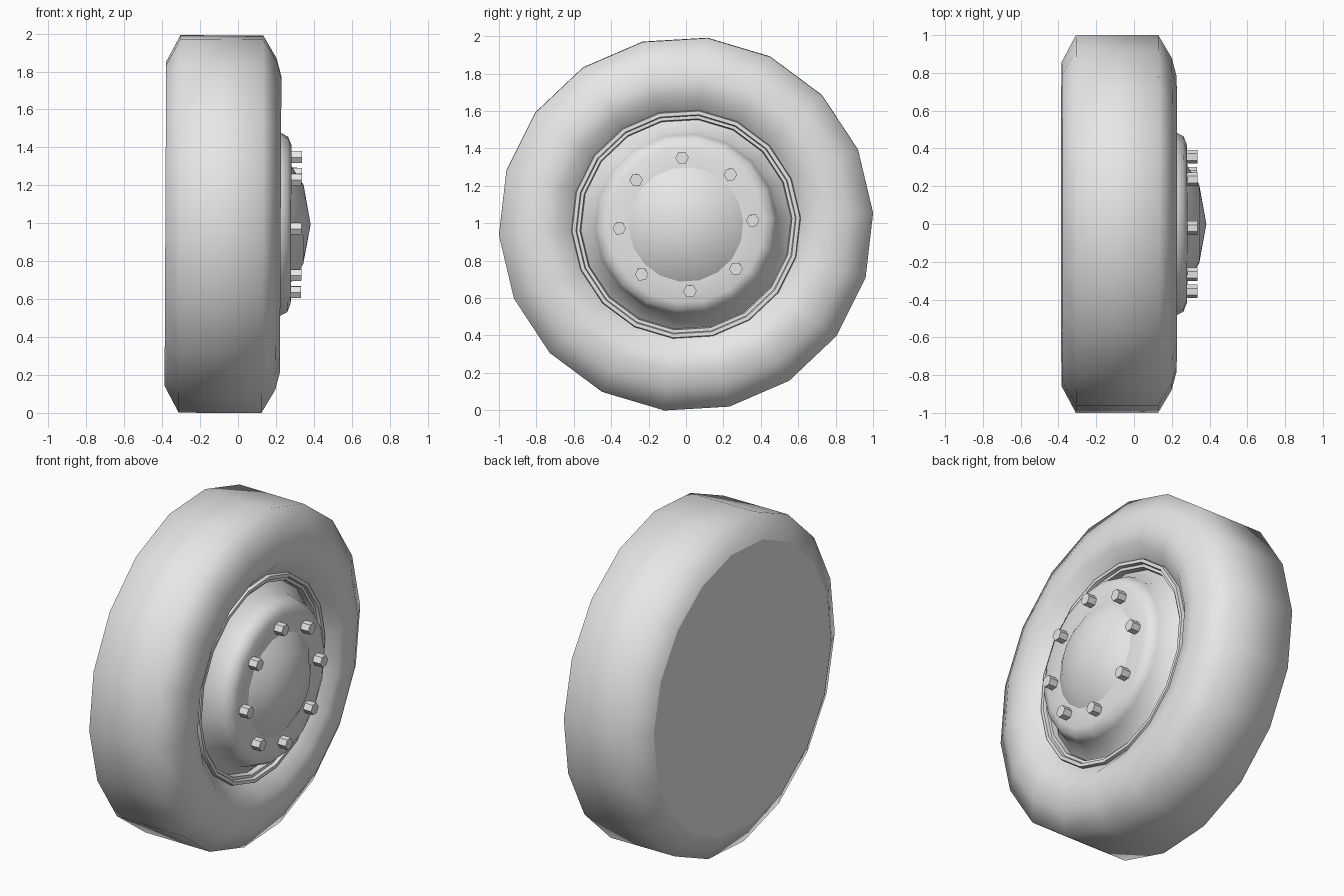
import bpy, bmesh, math
from mathutils import Matrix

cube = bpy.data.objects.get("Cube")
if cube:
    bpy.data.objects.remove(cube, do_unlink=True)

SIDES = 18
TURN = math.radians(3.4)      # the wheel is rolled slightly about its axle
CENTRE_Z = 0.995

grey = bpy.data.materials.new("plain grey")
grey.use_nodes = True
grey.diffuse_color = (0.8, 0.8, 0.8, 1)
grey.node_tree.nodes["Principled BSDF"].inputs["Base Color"].default_value = grey.diffuse_color


def finish(name, bm, angle):
    """Turn a bmesh into a shaded object on the slightly tilted axle."""
    bmesh.ops.recalc_face_normals(bm, faces=bm.faces)
    mesh = bpy.data.meshes.new(name)
    bm.to_mesh(mesh)
    bm.free()
    mesh.materials.append(grey)
    ob = bpy.data.objects.new(name, mesh)
    bpy.context.collection.objects.link(ob)
    ob.location.z = CENTRE_Z
    ob.rotation_euler.y = 0.005
    bpy.ops.object.select_all(action='DESELECT')
    ob.select_set(True)
    bpy.context.view_layer.objects.active = ob
    bpy.ops.object.shade_smooth_by_angle(angle=math.radians(angle))


def revolve(name, profile, angle):
    """Sweep (x, radius) points around the axle; radius 0 closes to a point."""
    bm = bmesh.new()
    verts = [bm.verts.new((x, r * math.cos(TURN), r * math.sin(TURN))) for x, r in profile]
    edges = [bm.edges.new(pair) for pair in zip(verts, verts[1:])]
    bmesh.ops.spin(bm, geom=verts + edges, cent=(0, 0, 0), axis=(1, 0, 0),
                   angle=math.tau, steps=SIDES, use_merge=True)
    bmesh.ops.remove_doubles(bm, verts=bm.verts, dist=1e-4)
    finish(name, bm, angle)


# Tyre with rounded sidewall
revolve("tyre", [(-0.383, 0.86), (-0.308, 1.002), (0.128, 1.002), (0.2, 0.88),
                 (0.225, 0.785), (0.21, 0.69), (0.14, 0.61)], 75)

# Flat closed back
revolve("back_disc", [(-0.383, 0), (-0.383, 0.86)], 30)

# Stepped rim lip
revolve("rim_lip", [(0.14, 0.615), (0.165, 0.61), (0.165, 0.59), (0.145, 0.585),
                    (0.145, 0.568), (0.11, 0.562)], 30)

# Dish rising to the raised hub face
revolve("hub", [(0.11, 0.565), (0.17, 0.5), (0.225, 0.485), (0.262, 0.465),
                (0.28, 0.42), (0.282, 0.3)], 60)

# Domed centre cap
revolve("centre_cap", [(0.28, 0.31), (0.345, 0.21), (0.383, 0)], 60)

# Ring of hexagonal wheel nuts
NUTS = 8
for i in range(NUTS):
    a = TURN + i * math.tau / NUTS
    bm = bmesh.new()
    place = (Matrix.Translation((0.305, 0.357 * math.cos(a), 0.357 * math.sin(a)))
             @ Matrix.Rotation(TURN, 4, 'X') @ Matrix.Rotation(math.pi / 2, 4, 'Y'))
    bmesh.ops.create_cone(bm, cap_ends=True, segments=6, radius1=0.036, radius2=0.036,
                          depth=0.06, matrix=place)
    finish(f"wheel_nut_{i + 1}", bm, 30)
